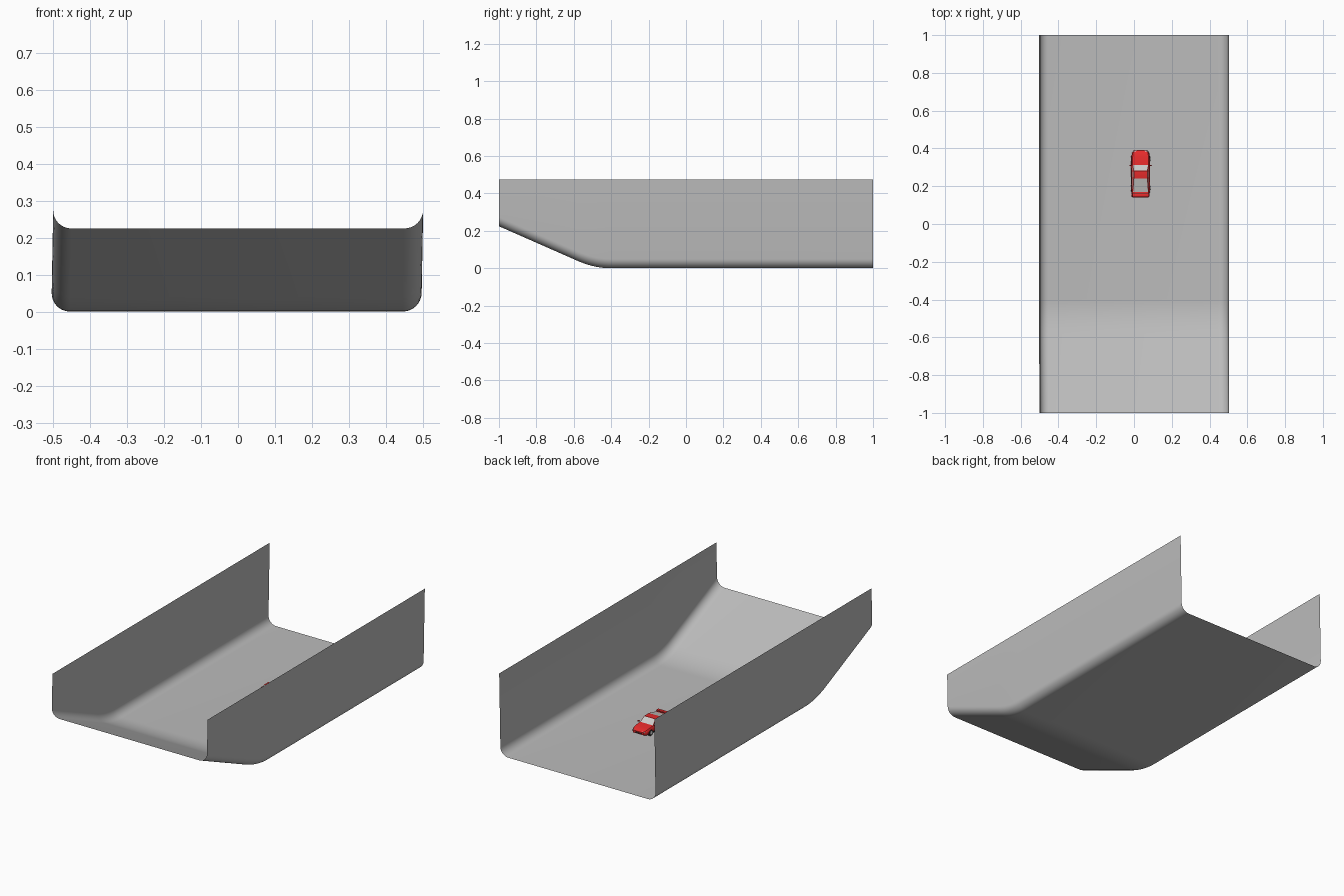
import bpy, bmesh, math
from mathutils import Vector

if "Cube" in bpy.data.objects:
    bpy.data.objects.remove(bpy.data.objects["Cube"])


def material(name, rgb):
    m = bpy.data.materials.new(name)
    m.diffuse_color = (*rgb, 1)
    m.use_nodes = True
    m.node_tree.nodes["Principled BSDF"].inputs["Base Color"].default_value = m.diffuse_color
    return m


GREY = material("sheet grey", (0.5, 0.5, 0.5))
RED = material("paint red", (0.8, 0.025, 0.025))
GLASS = material("window grey", (0.6, 0.6, 0.58))
DARK = material("rubber black", (0.03, 0.03, 0.03))
LAMP = material("lamp white", (0.8, 0.8, 0.8))


def finish(name, bm, mats, angle=35, flip=True):
    if flip:
        bmesh.ops.recalc_face_normals(bm, faces=bm.faces)
    me = bpy.data.meshes.new(name)
    bm.to_mesh(me)
    bm.free()
    for m in mats:
        me.materials.append(m)
    ob = bpy.data.objects.new(name, me)
    bpy.context.collection.objects.link(ob)
    bpy.context.view_layer.objects.active = ob
    for o in bpy.context.selected_objects:
        o.select_set(False)
    ob.select_set(True)
    bpy.ops.object.shade_smooth_by_angle(angle=math.radians(angle))
    return ob


def loft(bm, rings, closed):
    rows = [[bm.verts.new(p) for p in r] for r in rings]
    n = len(rows[0])
    for a, b in zip(rows, rows[1:]):
        for i in range(n if closed else n - 1):
            j = (i + 1) % n
            bm.faces.new((a[i], a[j], b[j], b[i]))
    if closed:
        bm.faces.new(rows[0])
        bm.faces.new(rows[-1])


# Channel: thin U-shaped sheet whose floor ramps up at the front
TOP, RAD, SLOPE, B0, B1 = 0.475, 0.05, 0.44, -0.40, -0.58


def floor_z(y):
    if y >= B0:
        return 0.0
    if y >= B1:
        return SLOPE * (B0 - y) ** 2 / (2 * (B0 - B1))
    return SLOPE * (B0 - B1) / 2 + SLOPE * (B1 - y)


def section(y):
    z0 = floor_z(y)
    right = [(0.5 - RAD + RAD * math.sin(a), z0 + RAD - RAD * math.cos(a))
             for a in [k * math.pi / 16 for k in range(9)]]
    right.append((0.5, TOP))
    pts = [(-x, z) for x, z in reversed(right)] + right
    return [(x + 0.018 * (z - 0.25), y, z) for x, z in pts]  # slight lean


ys = [-1] + [B1 + (B0 - B1) * i / 10 for i in range(11)] + [1]
bm = bmesh.new()
loft(bm, [section(y) for y in ys], False)
bmesh.ops.recalc_face_normals(bm, faces=bm.faces)
floor = min(bm.faces, key=lambda f: f.calc_center_median().z)
if floor.normal.z < 0:
    bmesh.ops.reverse_faces(bm, faces=bm.faces)
finish("channel", bm, [GREY], 60, False)

# Car placement: nose points to +y
O = Vector((0.035, 0.265, 0))

# Lower body: y, half width, bottom, top
stations = [(-0.125, 0.041, 0.020, 0.046), (-0.118, 0.047, 0.013, 0.051),
            (-0.09, 0.049, 0.011, 0.051), (0.04, 0.050, 0.011, 0.046),
            (0.09, 0.049, 0.011, 0.042), (0.112, 0.045, 0.012, 0.037),
            (0.125, 0.035, 0.016, 0.030)]
rings = []
for y, w, b, t in stations:
    half = [(w * 0.92, b), (w, b + (t - b) * 0.35), (w * 0.98, b + (t - b) * 0.75), (w * 0.86, t)]
    rings.append([O + Vector((x, y, z)) for x, z in half + [(-x, z) for x, z in reversed(half)]])
bm = bmesh.new()
loft(bm, rings, True)
finish("car_body", bm, [RED])

# Cabin: red frame with inset windows
bm = bmesh.new()
cab = [(-0.102, 0.042, 0.049), (-0.022, 0.036, 0.071), (0.016, 0.036, 0.070), (0.049, 0.042, 0.044)]
top = [[bm.verts.new(O + Vector((s * w, y, z))) for y, w, z in cab] for s in (-1, 1)]
low = [[bm.verts.new(O + Vector((s * 0.044, y, 0.043))) for y, w, z in cab] for s in (-1, 1)]
for i in range(3):
    bm.faces.new((top[0][i], top[1][i], top[1][i + 1], top[0][i + 1]))
    for s in (0, 1):
        bm.faces.new((top[s][i], top[s][i + 1], low[s][i + 1], low[s][i]))
bmesh.ops.recalc_face_normals(bm, faces=bm.faces)
bm.normal_update()
panes = [f for f in bm.faces if not f.normal.z > 0.99]
bmesh.ops.inset_individual(bm, faces=panes, thickness=0.003)
for f in panes:
    f.material_index = 1
finish("car_cabin", bm, [RED, GLASS], 20)


def box(name, centre, size, mat, bevel=0.0):
    bm = bmesh.new()
    bmesh.ops.create_cube(bm, size=1)
    for v in bm.verts:
        v.co = O + Vector(centre) + Vector([a * b for a, b in zip(v.co, size)])
    if bevel:
        bmesh.ops.bevel(bm, geom=bm.edges[:], offset=bevel, segments=2, affect='EDGES', profile=0.5)
    return finish(name, bm, [mat])


# Trim, spoiler and lamps
box("rear_spoiler", (0, -0.113, 0.054), (0.088, 0.018, 0.008), RED, 0.002)
box("boot_seam", (0, -0.103, 0.0515), (0.086, 0.003, 0.002), DARK)
box("front_grille", (0, 0.1235, 0.022), (0.04, 0.005, 0.007), DARK)
box("rear_bumper_trim", (0, -0.123, 0.024), (0.08, 0.006, 0.006), DARK)
for s, side in ((-1, "left"), (1, "right")):
    box(side + "_headlamp", (s * 0.031, 0.117, 0.030), (0.014, 0.008, 0.006), LAMP, 0.001)
    box(side + "_mirror", (s * 0.053, 0.045, 0.047), (0.012, 0.006, 0.007), RED, 0.0015)
    box(side + "_sill", (s * 0.047, 0, 0.014), (0.006, 0.11, 0.006), DARK)
    # Wheels with pale hubs
    for y, end in ((-0.075, "rear"), (0.078, "front")):
        for part, r, w, x, mat in (("wheel", 0.017, 0.014, 0.0435, DARK), ("hub", 0.010, 0.003, 0.0502, LAMP)):
            bm = bmesh.new()
            bmesh.ops.create_cone(bm, cap_ends=True, segments=20, radius1=r, radius2=r, depth=w)
            for v in bm.verts:
                v.co = O + Vector((s * x + v.co.z, y + v.co.x, 0.0172 + v.co.y))
            finish(f"{end}_{side}_{part}", bm, [mat])
